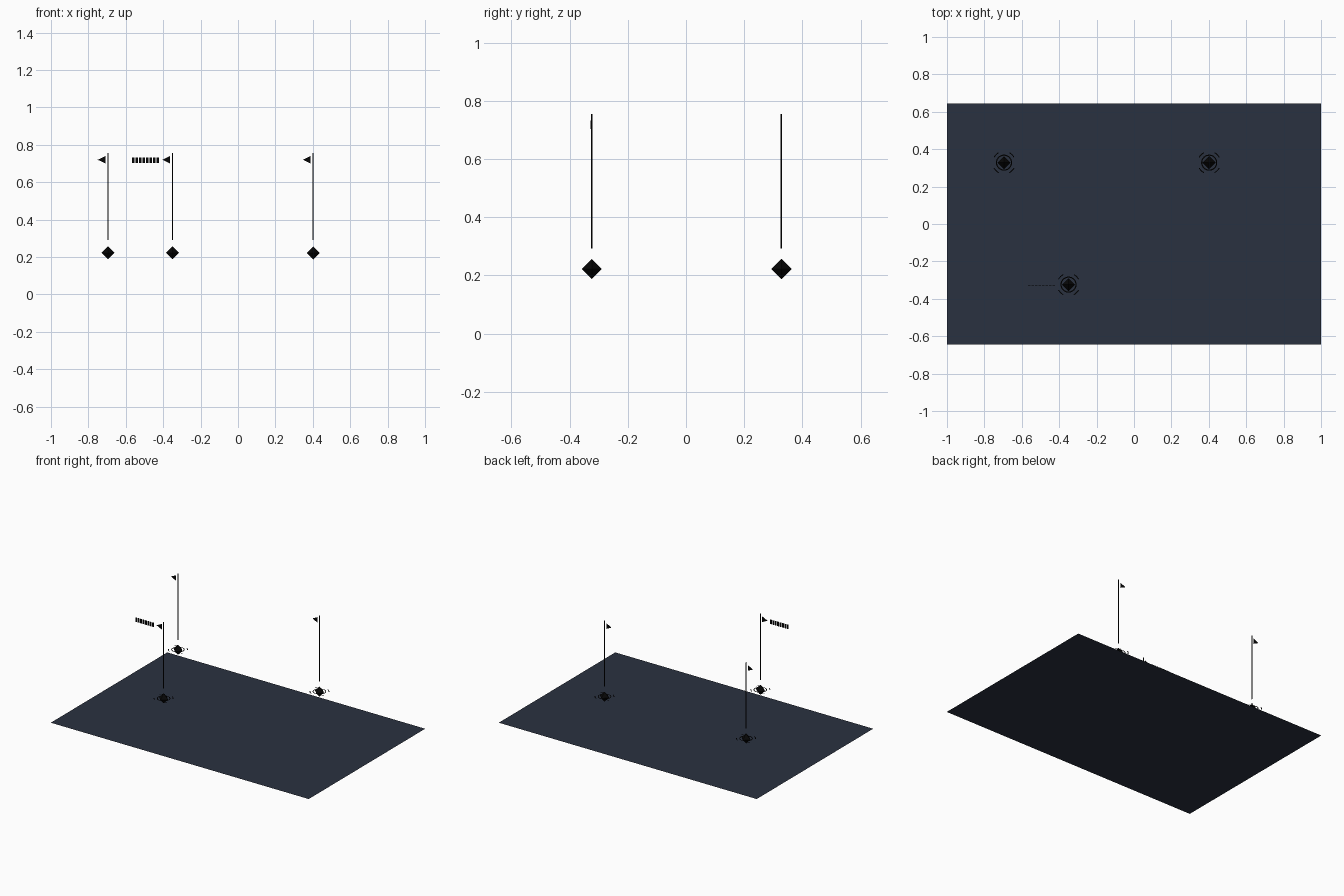
import bpy, bmesh
from math import sin, cos, pi, radians
from mathutils import Matrix, Vector

if "Cube" in bpy.data.objects:
    bpy.data.objects.remove(bpy.data.objects["Cube"])


def material(name, rgb):
    m = bpy.data.materials.new(name)
    m.diffuse_color = (*rgb, 1)
    m.use_nodes = True
    m.node_tree.nodes["Principled BSDF"].inputs["Base Color"].default_value = m.diffuse_color
    return m


SLATE = material("slate", (0.023, 0.031, 0.051))
BLACK = material("black", (0.002, 0.002, 0.002))


def make(name, bm, mat, loc=(0, 0, 0)):
    me = bpy.data.meshes.new(name)
    bm.to_mesh(me)
    bm.free()
    me.materials.append(mat)
    ob = bpy.data.objects.new(name, me)
    ob.location = loc
    bpy.context.collection.objects.link(ob)
    return ob


def polygon(bm, pts):
    return bm.faces.new([bm.verts.new(p) for p in pts])


def flat_arc(bm, r0, r1, start, span, steps):
    # flat band between two radii, in the xy plane
    angles = [start + span * i / steps for i in range(steps + 1)]
    pairs = [[bm.verts.new((r * cos(a), r * sin(a), 0)) for r in (r0, r1)] for a in angles]
    for (a, b), (c, d) in zip(pairs, pairs[1:]):
        bm.faces.new((a, b, d, c))


# Flat map board
bm = bmesh.new()
polygon(bm, [(-1, -0.645, 0), (1, -0.645, 0), (1, 0.645, 0), (-1, 0.645, 0)])
make("map_board", bm, SLATE)


def marker(i, x, y):
    # Diamond core: an octahedron
    bm = bmesh.new()
    r = 0.035
    rim = [bm.verts.new((r * cos(k * pi / 2), r * sin(k * pi / 2), 0)) for k in range(4)]
    top, low = bm.verts.new((0, 0, r)), bm.verts.new((0, 0, -r))
    for k in range(4):
        bm.faces.new((rim[k], rim[(k + 1) % 4], top))
        bm.faces.new((rim[(k + 1) % 4], rim[k], low))
    make(f"diamond_{i}", bm, BLACK, (x, y, 0.222))

    # Flat ring round the diamond
    bm = bmesh.new()
    flat_arc(bm, 0.037, 0.043, 0, 2 * pi, 48)
    bmesh.ops.remove_doubles(bm, verts=bm.verts, dist=1e-5)
    make(f"ring_{i}", bm, BLACK, (x, y, 0.222))

    # Four outer arc segments on the diagonals
    bm = bmesh.new()
    for k in range(4):
        flat_arc(bm, 0.058, 0.063, radians(45 + 90 * k - 17), radians(34), 8)
    make(f"outer_arcs_{i}", bm, BLACK, (x, y, 0.222))

    # Thin vertical pole
    bm = bmesh.new()
    bmesh.ops.create_cone(bm, cap_ends=True, segments=8, radius1=0.0028,
                          radius2=0.0028, depth=0.463)
    make(f"pole_{i}", bm, BLACK, (x, y, 0.5235))

    # Triangular pennant
    bm = bmesh.new()
    polygon(bm, [(-0.014, 0, 0.02), (-0.055, 0, 0), (-0.014, 0, -0.02)])
    make(f"pennant_{i}", bm, BLACK, (x, y, 0.72))


for i, (x, y) in enumerate([(-0.695, 0.328), (-0.35, -0.324), (0.402, 0.328)], 1):
    marker(i, x, y)

# Row of plain blank tabs beside the front marker
bm = bmesh.new()
for k in range(8):
    m = Matrix.Translation(Vector((-0.56 + k * 0.0186, -0.327, 0.718)))
    bmesh.ops.create_cube(bm, size=1, matrix=m @ Matrix.Diagonal((0.013, 0.003, 0.03, 1)))
make("label_tabs", bm, BLACK)
